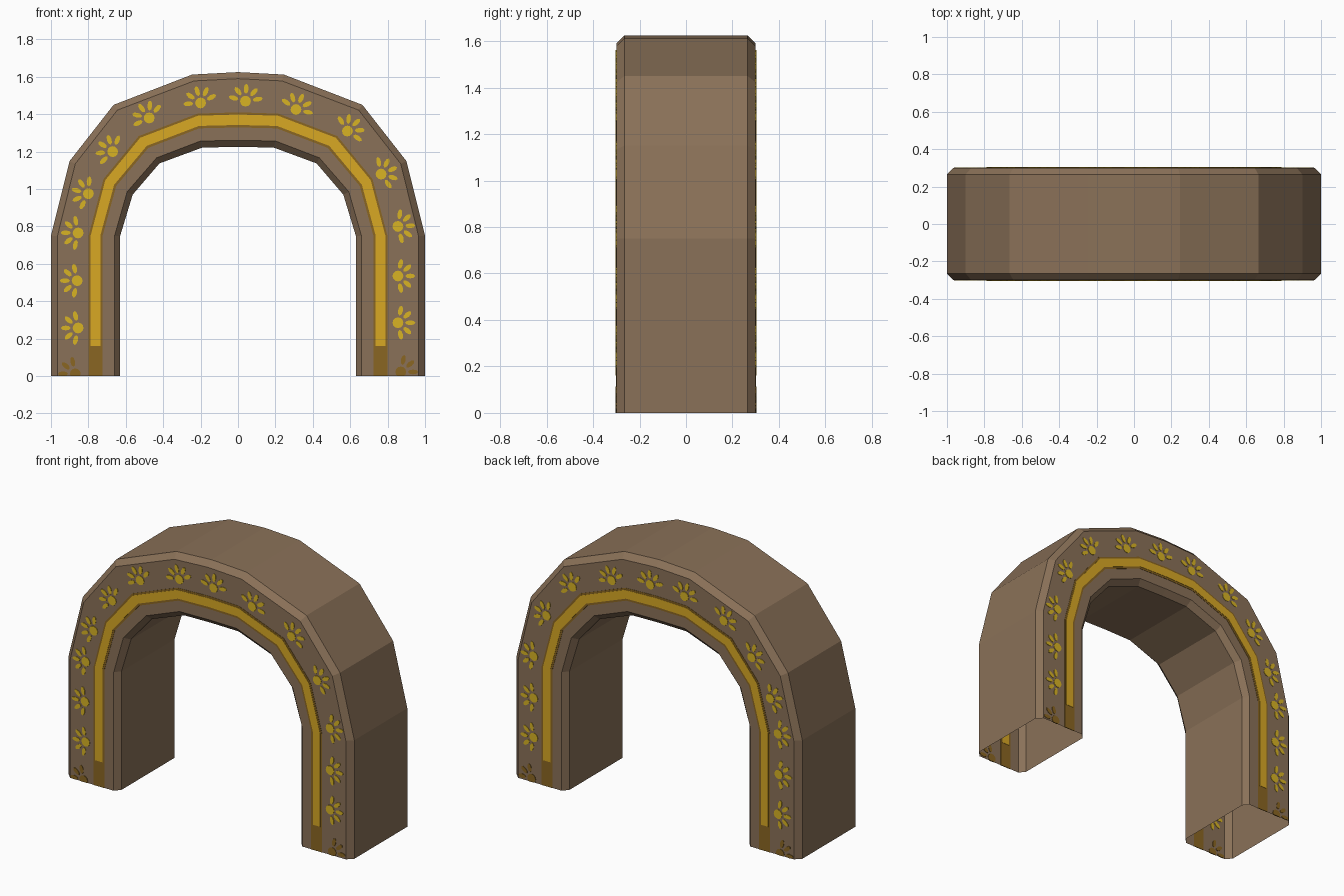
import bpy, math

if "Cube" in bpy.data.objects:
    bpy.data.objects.remove(bpy.data.objects["Cube"])


def srgb(r, g, b):
    def lin(c):
        c /= 255
        return c / 12.92 if c <= 0.04045 else ((c + 0.055) / 1.055) ** 2.4
    return (lin(r), lin(g), lin(b), 1)


def material(name, rgb):
    m = bpy.data.materials.new(name)
    m.diffuse_color = srgb(*rgb)
    m.use_nodes = True
    m.node_tree.nodes["Principled BSDF"].inputs["Base Color"].default_value = m.diffuse_color
    return m


STONE = material("brown stone", (138, 113, 88))
GOLD = material("gold paint", (216, 168, 36))
YELLOW = material("flower yellow", (216, 180, 36))
DARK = material("dark gold paint", (138, 102, 34))


def make(name, verts, faces, mat):
    me = bpy.data.meshes.new(name)
    me.from_pydata(verts, [], faces)
    me.materials.append(mat)
    me.update()
    ob = bpy.data.objects.new(name, me)
    bpy.context.collection.objects.link(ob)
    return ob


def mirrored(half):
    """Complete a right-hand half profile that ends on x = 0."""
    return half + [(-x, z) for x, z in reversed(half[:-1])]


# Arch profiles, from the right foot over the crown to the left foot
outer = mirrored([(1, 0), (1, .75), (.9, 1.15), (.665, 1.45), (.245, 1.612), (0, 1.625)])
face_out = mirrored([(.965, 0), (.965, .75), (.87, 1.135), (.645, 1.422), (.235, 1.578), (0, 1.59)])
face_in = mirrored([(.66, 0), (.66, .75), (.593, .985), (.435, 1.167), (.2, 1.257), (0, 1.26)])
inner = mirrored([(.63, 0), (.63, .75), (.563, .97), (.42, 1.137), (.19, 1.222), (0, 1.225)])

# Arch body: a chamfered hollow section swept along the profiles, open at the feet
D, C = 0.30, 0.265
section = [(outer, -C), (outer, C), (face_out, D), (face_in, D),
           (inner, C), (inner, -C), (face_in, -D), (face_out, -D)]
n = len(section)
verts = [(p[i][0], y, p[i][1]) for i in range(len(outer)) for p, y in section]
faces = [(i * n + j, i * n + (j + 1) % n, (i + 1) * n + (j + 1) % n, (i + 1) * n + j)
         for i in range(len(outer) - 1) for j in range(n)]
make("arch_body", verts, faces, STONE)


def plate(name, polys, mat, side, thick):
    """Thin painted plate set through the front (-1) or back (1) face."""
    verts, faces = [], []
    for poly in polys:
        if side > 0:
            poly = poly[::-1]
        k = len(verts)
        verts += [(x, side * D, z) for x, z in poly]
        faces.append(tuple(range(k, k + len(poly))))
    ob = make(name, verts, faces, mat)
    mod = ob.modifiers.new("thickness", "SOLIDIFY")
    mod.thickness, mod.offset = thick, 0


def band(t0, t1, foot):
    """Quads between two fractions of the face width, starting at height foot."""
    def line(t):
        pts = [(a[0] + (b[0] - a[0]) * t, a[1] + (b[1] - a[1]) * t)
               for a, b in zip(face_in, face_out)]
        pts[0], pts[-1] = (pts[0][0], foot), (pts[-1][0], foot)
        return pts
    a, b = line(t0), line(t1)
    return [(a[i], b[i], b[i + 1], a[i + 1]) for i in range(len(a) - 1)]


def ellipse(cx, cz, rx, rz, ang, sides):
    ca, sa = math.cos(ang), math.sin(ang)
    pts = []
    for k in range(sides):
        t = 2 * math.pi * k / sides
        u, v = rx * math.cos(t), rz * math.sin(t)
        pts.append((cx + u * ca - v * sa, max(0, cz + u * sa + v * ca)))
    return pts


def flower(x, z):
    """Round heart with five petals fanned away from the opening."""
    ang = math.atan2(max(0, z - .75), x)
    polys = [ellipse(x, z, .029, .029, 0, 12)]
    for off in (-78, -40, 0, 40, 78):
        a = ang + math.radians(off)
        polys.append(ellipse(x + .066 * math.cos(a), z + .066 * math.sin(a), .027, .013, a, 8))
    return [p for p in polys if max(q[1] for q in p) > .005]


hearts = [(-.855, .257), (-.86, .51), (-.855, .765), (-.80, .975), (-.67, 1.20),
          (-.475, 1.38), (-.20, 1.46), (.04, 1.47), (.31, 1.425), (.585, 1.31),
          (.765, 1.08), (.855, .80), (.855, .535), (.855, .285)]
low_hearts = [(-.87, .012), (.87, .022)]

# Painted decoration on both faces
for label, side in (("front", -1), ("back", 1)):
    plate(label + "_stripe_border", band(.21, .455, 0), DARK, side, .004)
    plate(label + "_gold_stripe", band(.25, .42, .16), GOLD, side, .008)
    plate(label + "_flowers", [p for h in hearts for p in flower(*h)], YELLOW, side, .006)
    plate(label + "_low_flowers", [p for h in low_hearts for p in flower(*h)], DARK, side, .006)
